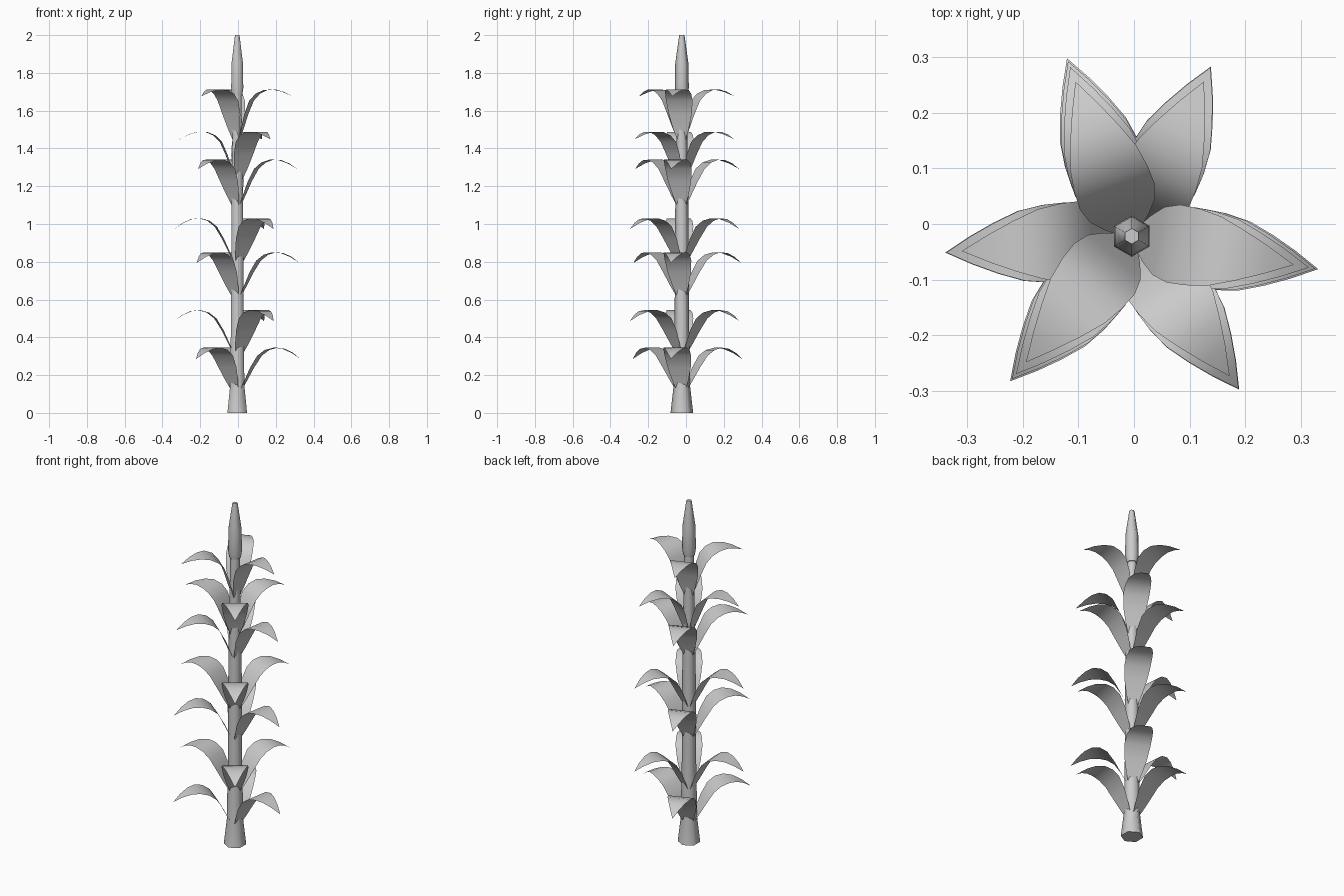
import bpy, bmesh
from math import radians, sin, cos, pi

cube = bpy.data.objects.get("Cube")
if cube:
    bpy.data.objects.remove(cube, do_unlink=True)

CX, CY = -0.004, -0.022          # stalk axis

# One plain grey for the whole plant
grey = bpy.data.materials.new("plain_grey")
grey.use_nodes = True
grey.diffuse_color = (0.6, 0.6, 0.6, 1)
grey.node_tree.nodes["Principled BSDF"].inputs["Base Color"].default_value = (0.6, 0.6, 0.6, 1)


def finish(name, bm):
    mesh = bpy.data.meshes.new(name)
    bm.to_mesh(mesh)
    bm.free()
    mesh.materials.append(grey)
    return mesh


def place(name, mesh, location, rotation=(0, 0, 0)):
    obj = bpy.data.objects.new(name, mesh)
    obj.location = location
    obj.rotation_euler = rotation
    bpy.context.collection.objects.link(obj)
    return obj


def hex_column(name, profile):
    """Six-sided column from (height, radius) pairs, closed at both ends."""
    bm = bmesh.new()
    rings = [[bm.verts.new((r * cos(pi / 2 + i * pi / 3), r * sin(pi / 2 + i * pi / 3), z))
              for i in range(6)] for z, r in profile]
    for low, high in zip(rings, rings[1:]):
        for i in range(6):
            j = (i + 1) % 6
            bm.faces.new((low[i], low[j], high[j], high[i]))
    bm.faces.new(rings[0][::-1])
    bm.faces.new(rings[-1])
    obj = place(name, finish(name, bm), (CX, CY, 0))
    bpy.ops.object.select_all(action='DESELECT')
    obj.select_set(True)
    bpy.context.view_layer.objects.active = obj
    bpy.ops.object.shade_smooth_by_angle(angle=radians(65))


# Tapering stalk and the bud on top
hex_column("stalk", [(0, 0.06), (0.14, 0.044), (0.5, 0.038), (1.0, 0.036),
                     (1.3, 0.032), (1.7, 0.025)])
hex_column("bud", [(1.68, 0.031), (1.72, 0.037), (1.85, 0.035), (1.95, 0.021), (2.0, 0.014)])

# Arching leaf blade: reach, height, half width
blade = [(0, 0, 0.012), (0.02, 0.035, 0.025), (0.045, 0.085, 0.043), (0.08, 0.155, 0.062),
         (0.12, 0.218, 0.071), (0.16, 0.248, 0.07), (0.205, 0.26, 0.063),
         (0.25, 0.254, 0.046), (0.295, 0.233, 0.025)]
bm = bmesh.new()
rows = [[bm.verts.new((x, s * w, z)) for s in (-1, 1)] for x, z, w in blade]
for (a, b), (c, d) in zip(rows, rows[1:]):
    bm.faces.new((a, c, d, b))
bm.faces.new((rows[-1][0], bm.verts.new((0.34, 0, 0.2)), rows[-1][1]))
for face in bm.faces:
    face.smooth = True
leaf_mesh = finish("leaf", bm)

# Whorls of three: base height, upward pitch, heading of the first leaf
whorls = [(0.085, 0, -10), (0.28, 1, 65), (0.585, 1.5, -10), (0.765, 1.5, 65),
          (1.065, 4.5, -10), (1.2, 8.5, 65), (1.415, 11, -10)]
for level, (z, pitch, heading) in enumerate(whorls, 1):
    for k in range(3):
        place(f"leaf_{level}_{k + 1}", leaf_mesh, (CX, CY, z),
              (0, -radians(pitch), radians(heading + 120 * k)))
